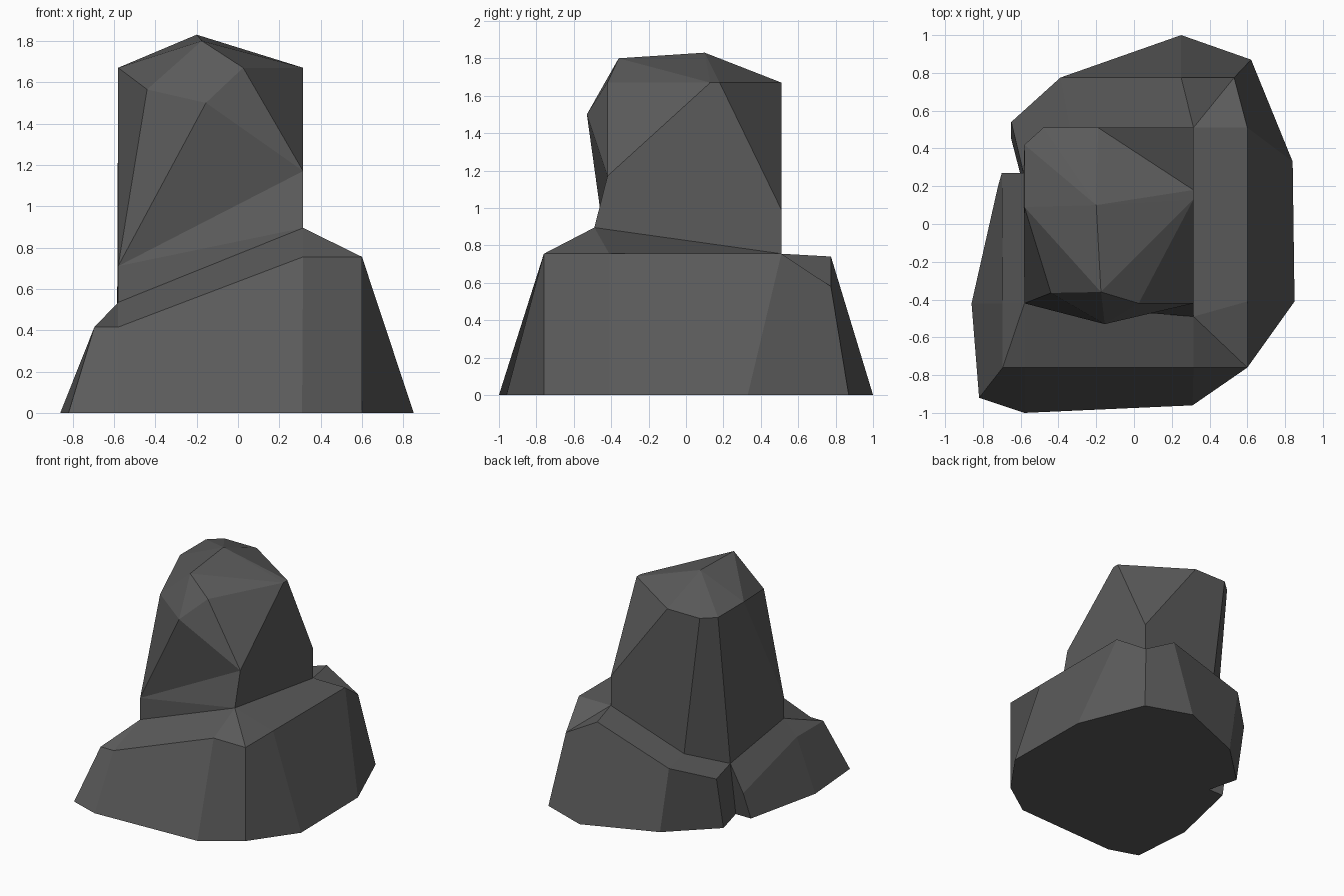
import bpy
import bmesh
import math

if "Cube" in bpy.data.objects:
    bpy.data.objects.remove(bpy.data.objects["Cube"])

stone = bpy.data.materials.new("dark grey stone")
stone.diffuse_color = (0.105, 0.105, 0.105, 1)
stone.use_nodes = True
stone.node_tree.nodes["Principled BSDF"].inputs["Base Color"].default_value = stone.diffuse_color


def finish(bm, name):
    bmesh.ops.recalc_face_normals(bm, faces=bm.faces)
    mesh = bpy.data.meshes.new(name)
    bm.to_mesh(mesh)
    bm.free()
    mesh.materials.append(stone)
    obj = bpy.data.objects.new(name, mesh)
    bpy.context.collection.objects.link(obj)
    return obj


def hull(name, points):
    """Flat-faced boulder wrapped around a few corner points."""
    bm = bmesh.new()
    for p in points:
        bm.verts.new(p)
    res = bmesh.ops.convex_hull(bm, input=bm.verts)
    spare = {g for g in res["geom_interior"] + res["geom_unused"]
             if isinstance(g, bmesh.types.BMVert)}
    bmesh.ops.delete(bm, geom=list(spare), context='VERTS')
    bmesh.ops.dissolve_limit(bm, angle_limit=math.radians(1.5),
                             verts=bm.verts, edges=bm.edges)
    return finish(bm, name)


def bridge_rings(name, rings):
    """Join matching rings of points; repeated points collapse to triangles."""
    bm = bmesh.new()
    made = {}

    def vert(p):
        if p not in made:
            made[p] = bm.verts.new(p)
        return made[p]

    def face(points):
        unique = list(dict.fromkeys(points))
        if len(unique) > 2:
            bm.faces.new([vert(p) for p in unique])

    for low, high in zip(rings, rings[1:]):
        n = len(low)
        for i in range(n):
            j = (i + 1) % n
            face([low[i], low[j], high[j], high[i]])
    face(rings[0][::-1])
    face(rings[-1])
    return finish(bm, name)


# Corners where the column meets the base ledge
FL = (-0.58, -0.42, 0.535)
FR = (0.315, -0.49, 0.895)
BR = (0.315, 0.51, 0.755)
BACK = (-0.34, 0.51, 0.54)
BL = (-0.585, 0.27, 0.435)

# Base rock: footprint, outer rim and inner ledge line
footprint = [(x, y, 0.0) for x, y in (
    (-0.82, -0.92), (-0.58, -1.0), (0.31, -0.96), (0.60, -0.76),
    (0.85, -0.41), (0.84, 0.33), (0.62, 0.87), (0.25, 1.0),
    (-0.31, 0.775), (-0.65, 0.45), (-0.585, 0.20), (-0.72, 0.20),
    (-0.86, -0.42))]
rim = [
    (-0.695, -0.76, 0.415), (-0.58, -0.76, 0.415), (0.315, -0.76, 0.755),
    (0.60, -0.76, 0.755), (0.60, -0.41, 0.755), (0.60, 0.51, 0.755),
    (0.53, 0.775, 0.58), (0.25, 0.775, 0.74), (-0.39, 0.775, 0.535),
    (-0.65, 0.54, 0.43), BL, (-0.70, 0.27, 0.225), (-0.695, -0.42, 0.415)]
ledge = [FL, FL, FR, FR, FR, BR, BR, BR, BACK, BL, BL, BL, FL]
bridge_rings("base_rock", [footprint, rim, ledge])

# Upper rock column with its faceted crown and front bulge
LOW_L = (-0.58, -0.42, 0.71)
LOW_R = (0.315, -0.42, 1.17)
hull("upper_rock", [
    (-0.20, 0.10, 1.83), (-0.175, -0.36, 1.80),
    (0.315, 0.13, 1.67), (0.315, 0.18, 1.67), (-0.19, 0.51, 1.67),
    (-0.48, 0.51, 1.67), (-0.58, 0.42, 1.67), (-0.58, 0.09, 1.67),
    (-0.44, -0.365, 1.565), (0.025, -0.42, 1.67), (-0.155, -0.53, 1.50),
    (0.315, 0.51, 0.99), LOW_L, LOW_R, BR, BACK, BL])

# Sloping foot under the front of the column
hull("upper_rock_foot", [LOW_L, LOW_R, FL, FR, BR, BL])
